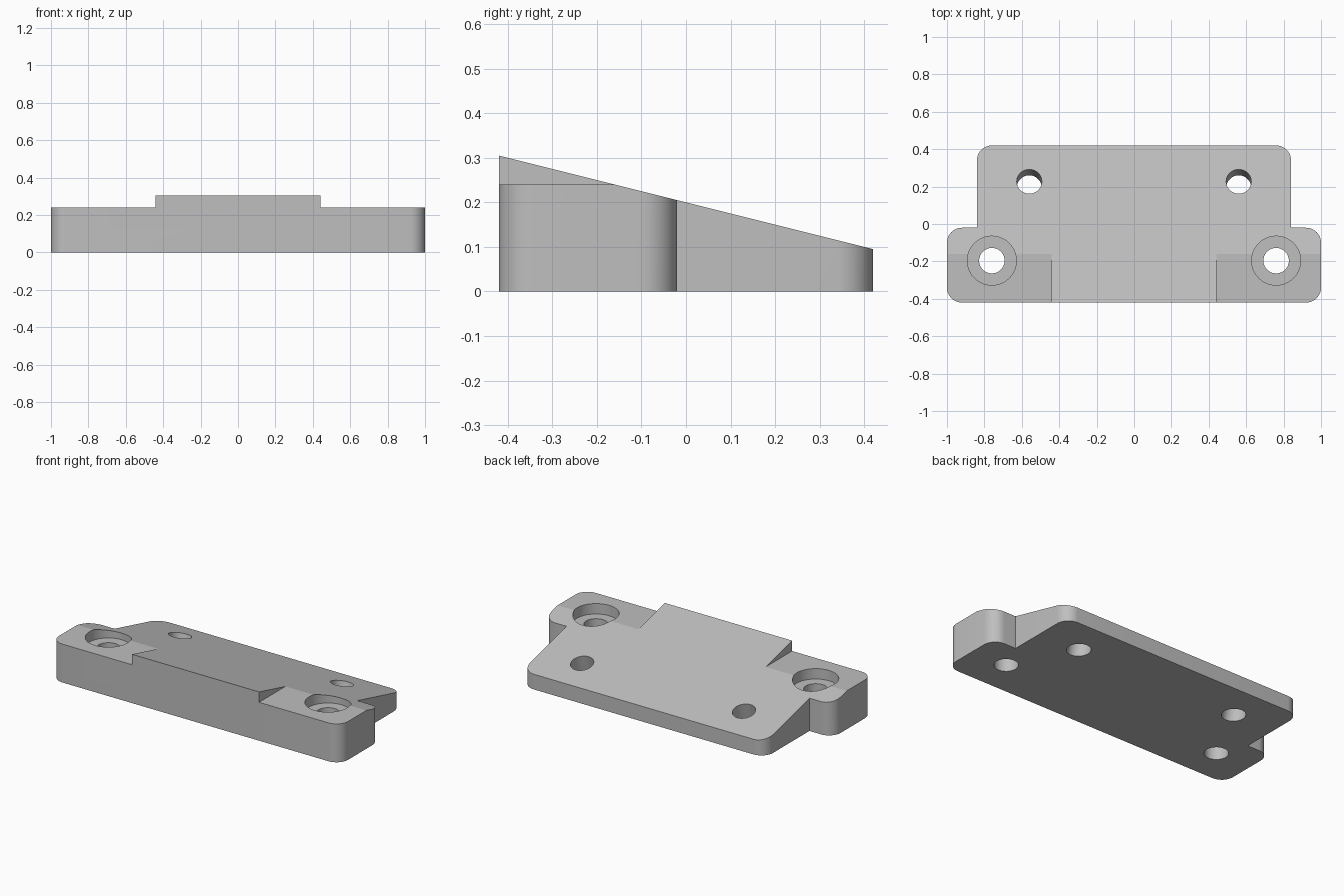
import bpy, bmesh, math
from mathutils import Vector

cube = bpy.data.objects.get("Cube")
if cube:
    bpy.data.objects.remove(cube, do_unlink=True)

SLOPE = 0.25        # drop of the top face per unit of y
MID_HEIGHT = 0.2    # top height at y = 0
EAR_HEIGHT = 0.24
RADIUS = 0.08


def top_z(y):
    return MID_HEIGHT - SLOPE * y


def rounded(corner, a, b, steps=12):
    """Arc at a right-angled corner, from the side direction a to b."""
    a, b = Vector(a), Vector(b)
    centre = Vector(corner) + (a + b) * RADIUS
    angles = [math.pi / 2 * i / steps for i in range(steps + 1)]
    return [centre - (b * math.cos(t) + a * math.sin(t)) * RADIUS for t in angles]


# Material
grey = bpy.data.materials.new("light grey")
grey.use_nodes = True
colour = (0.52, 0.52, 0.52, 1)
grey.diffuse_color = colour
grey.node_tree.nodes["Principled BSDF"].inputs["Base Color"].default_value = colour

# Right half of the outline, front to back, then mirrored
half = rounded((1, -0.42), (-1, 0), (0, 1))
half += rounded((1, -0.02), (0, -1), (-1, 0))
half += [Vector((0.84, -0.02))]
half += rounded((0.84, 0.42), (0, -1), (-1, 0))
outline = half + [Vector((-p.x, p.y)) for p in reversed(half)]

# Plate body with a sloping top
bm = bmesh.new()
base = bm.faces.new([bm.verts.new((p.x, p.y, 0)) for p in outline])
extruded = bmesh.ops.extrude_face_region(bm, geom=[base])
for v in extruded["geom"]:
    if isinstance(v, bmesh.types.BMVert):
        v.co.z = top_z(v.co.y)
bmesh.ops.recalc_face_normals(bm, faces=bm.faces)
mesh = bpy.data.meshes.new("wedge_plate")
bm.to_mesh(mesh)
bm.free()
mesh.materials.append(grey)
plate = bpy.data.objects.new("wedge_plate", mesh)
bpy.context.collection.objects.link(plate)

cutters = []


def add_cutter(name):
    obj = bpy.context.object
    obj.name = name
    obj.hide_render = True
    obj.data.materials.append(grey)
    cutters.append(obj)


def hole(name, radius, centre, depth, tilt=0):
    bpy.ops.mesh.primitive_cylinder_add(vertices=64, radius=radius, depth=depth,
                                        location=centre, rotation=(tilt, 0, 0))
    add_cutter(name)


for side, s in (("left", 1), ("right", -1)):
    # Level pocket over the ear
    bpy.ops.mesh.primitive_cube_add(size=1, location=(s * 0.84, 0, EAR_HEIGHT + 0.2))
    bpy.context.object.scale = (0.8, 1.2, 0.4)
    add_cutter(side + "_ear_pocket")
    # Counterbored screw hole in the ear
    hole(side + "_counterbore", 0.131, (s * 0.76, -0.196, EAR_HEIGHT - 0.065 + 0.2), 0.4)
    hole(side + "_screw_hole", 0.068, (s * 0.76, -0.196, 0.1), 1)
    # Rear hole, square to the sloping face
    hole(side + "_rear_hole", 0.067, (s * 0.56, 0.227, top_z(0.227)), 1, -math.atan(SLOPE))

# Cut the body and apply
for cutter in cutters:
    mod = plate.modifiers.new(cutter.name, "BOOLEAN")
    mod.operation = "DIFFERENCE"
    mod.solver = "EXACT"
    mod.object = cutter
bpy.ops.object.select_all(action="DESELECT")
plate.select_set(True)
bpy.context.view_layer.objects.active = plate
for mod in list(plate.modifiers):
    bpy.ops.object.modifier_apply(modifier=mod.name)
for cutter in cutters:
    bpy.data.objects.remove(cutter, do_unlink=True)
bpy.ops.object.shade_smooth_by_angle(angle=math.radians(12))
